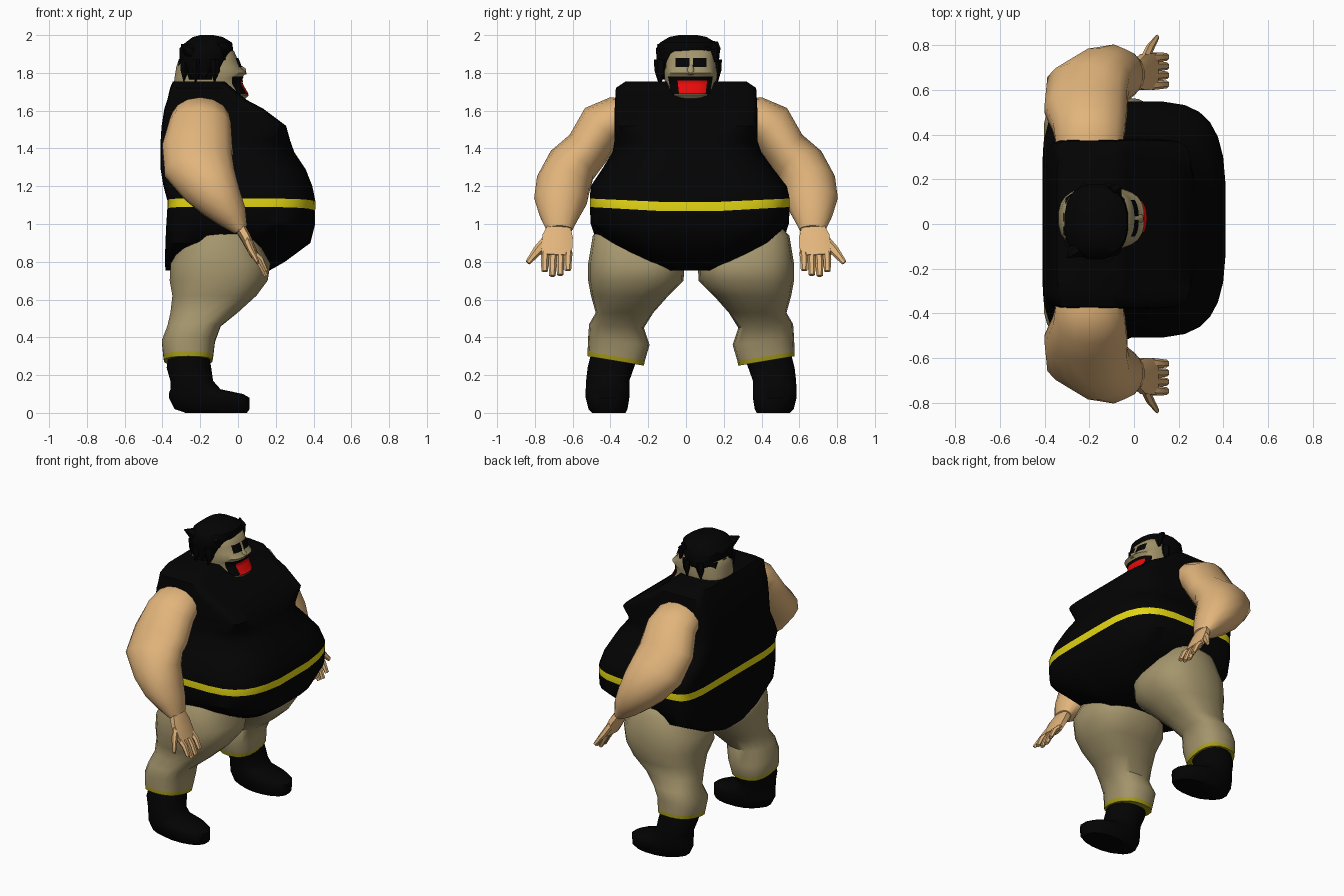
import bpy, bmesh, math
from mathutils import Vector

if "Cube" in bpy.data.objects:
    bpy.data.objects.remove(bpy.data.objects["Cube"])


def material(name, rgb):
    m = bpy.data.materials.new(name)
    m.diffuse_color = (*rgb, 1)
    m.use_nodes = True
    m.node_tree.nodes["Principled BSDF"].inputs["Base Color"].default_value = m.diffuse_color
    return m


BLACK = material("black cloth", (.001, .001, .001))
SKIN = material("tan skin", (.76, .46, .2))
KHAKI = material("khaki", (.37, .30, .15))
YELLOW = material("yellow", (.76, .66, .006))
OLIVE = material("olive hem", (.38, .33, .01))
RED = material("red", (.85, .003, .003))


def finish(name, bm, mats, angle=45):
    bmesh.ops.recalc_face_normals(bm, faces=bm.faces)
    me = bpy.data.meshes.new(name)
    bm.to_mesh(me)
    bm.free()
    for m in mats:
        me.materials.append(m)
    me.shade_smooth()
    me.set_sharp_from_angle(angle=math.radians(angle))
    ob = bpy.data.objects.new(name, me)
    bpy.context.collection.objects.link(ob)
    return ob


def power(v, e):
    return math.copysign(abs(v) ** (2 / e), v)


def loft(name, rings, mats, bands=None, angle=45):
    """Skin a list of point rings; bands gives a material index per strip."""
    bm = bmesh.new()
    rows = [[bm.verts.new(p) for p in r] for r in rings]
    n = len(rows[0])
    for k in range(len(rows) - 1):
        for i in range(n):
            j = (i + 1) % n
            f = bm.faces.new((rows[k][i], rows[k][j], rows[k + 1][j], rows[k + 1][i]))
            f.material_index = (bands or {}).get(k, 0)
    bm.faces.new(rows[0])
    bm.faces.new(rows[-1]).material_index = (bands or {}).get(len(rows) - 2, 0)
    return finish(name, bm, mats, angle)


def level_ring(z, x0, x1, y0, y1, e=2.5, n=20, tilt=0, lift=0, jag=0, s=1, c=0,
               eb=None, wide=1):
    """Horizontal superellipse ring; eb squares and wide broadens the back half."""
    pts = []
    for i in range(n):
        a = 2 * math.pi * (i + .5) / n
        back = math.cos(a) < 0
        p = eb if eb and back else e
        u, v = power(math.cos(a), p), power(math.sin(a), p)
        y = (y0 + y1) / 2 + (y1 - y0) / 2 * v * (wide if back else 1)
        pts.append(((x0 + x1) / 2 + (x1 - x0) / 2 * u, s * y + c,
                    z + tilt * v + lift * abs(v) + jag * (-1) ** i))
    return pts


def tube(name, path, mat, n=12, s=1, e=2):
    """Limb along a path of (x, y, z, radius along x, radius across)."""
    ctr = [Vector(p[:3]) for p in path]
    rings = []
    for k, p in enumerate(path):
        d = (ctr[min(k + 1, len(ctr) - 1)] - ctr[max(k - 1, 0)]).normalized()
        u = Vector((1, 0, 0))
        u = (u - d * u.dot(d)).normalized()
        v = d.cross(u)
        ring = []
        for i in range(n):
            a = 2 * math.pi * (i + .5) / n
            q = ctr[k] + u * p[3] * power(math.cos(a), e) + v * p[4] * power(math.sin(a), e)
            ring.append((q.x, q.y * s, q.z))
        rings.append(ring)
    return loft(name, rings, [mat])


# Sleeveless vest and round belly, with the belt as one coloured strip
# z, back x, front x, half width, centre y, roundness, lift at the sides
torso = [(.755, -.385, .17, .13, .02, 3, 0),
         (.80, -.387, .25, .24, .02, 3, 0),
         (.90, -.385, .385, .41, .02, 3.2, 0),
         (1.0, -.38, .41, .525, .02, 3.5, 0),
         (1.06, -.375, .41, .53, .02, 3.5, .03),
         (1.11, -.375, .412, .53, .02, 3.5, .025),
         (1.20, -.395, .395, .52, .015, 3.3, 0),
         (1.29, -.41, .36, .455, .01, 3, 0),
         (1.38, -.41, .30, .395, .005, 2.7, 0),
         (1.44, -.41, .278, .38, 0, 3.5, 0),
         (1.52, -.405, .255, .378, 0, 9, 0),
         (1.61, -.39, .135, .378, 0, 10, 0),
         (1.655, -.375, .05, .376, 0, 10, 0),
         (1.72, -.36, -.03, .372, 0, 9, 0),
         (1.755, -.345, -.07, .32, 0, 8, 0)]
loft("torso", [level_ring(z, a, b, c - w, c + w, e, 28, lift=l,
                          eb=9 if z > .78 else 5, wide=1.2 if z < .95 else 1)
               for z, a, b, w, c, e, l in torso], [BLACK, YELLOW], {4: 1})

# z, back x, front x, inner y, outer y, tilt
leg = [(1.0, -.18, .02, .20, .46, 0), (.94, -.27, .09, .12, .52, 0),
       (.79, -.36, .175, .035, .545, 0), (.70, -.365, .16, .04, .545, 0),
       (.62, -.35, .10, .12, .53, 0), (.53, -.36, .0, .20, .505, 0),
       (.46, -.375, -.09, .25, .54, .01), (.38, -.405, -.12, .22, .545, .02),
       (.30, -.397, -.13, .245, .548, .025), (.275, -.393, -.135, .25, .548, .025)]
boot = [(.30, -.37, -.15, .28, .535, 0), (.24, -.38, -.14, .30, .55, 0),
        (.17, -.36, -.13, .325, .558, 0), (.125, -.36, -.09, .325, .56, 0),
        (.10, -.37, .03, .325, .56, 0), (.08, -.37, .065, .325, .56, 0),
        (.02, -.34, .065, .335, .545, 0), (0, -.28, .05, .345, .525, 0)]
arm = [(-.2, .28, 1.57, .14, .09), (-.2, .37, 1.56, .155, .115),
       (-.2, .44, 1.525, .167, .13), (-.215, .52, 1.40, .19, .12),
       (-.21, .605, 1.31, .19, .135), (-.15, .65, 1.21, .155, .145),
       (-.09, .665, 1.12, .12, .14), (-.03, .67, 1.04, .085, .105),
       (.015, .67, .97, .04, .07)]

for side, s in (("left", 1), ("right", -1)):
    # Trousers with a hem strip, and boots
    loft(side + "_trouser_leg", [level_ring(z, a, b, i, o, 2.5, 18, t, s=s, c=.027)
                                 for z, a, b, i, o, t in leg], [KHAKI, OLIVE], {8: 1})
    loft(side + "_boot", [level_ring(z, a, b, i, o, 2.2, 16, s=s, c=.027)
                          for z, a, b, i, o, t in boot], [BLACK])
    # Bare arm, palm, fingers and thumb
    tube(side + "_arm", arm, SKIN, 14, s)
    tube(side + "_palm", [(.005, .67, .99, .03, .06), (.04, .68, .93, .028, .085),
                          (.09, .685, .83, .022, .085)], SKIN, 8, s, 3)
    for k in range(4):
        y = .622 + .041 * k
        drop = (.03, .005, 0, .025)[k]
        tube(f"{side}_finger_{k + 1}",
             [(.08, y, .85, .018, .022), (.12, y + .003, .785 + drop, .017, .021),
              (.148, y + .003, .725 + drop, .012, .017)], SKIN, 6, s)
    tube(side + "_thumb", [(.04, .72, .93, .02, .03), (.07, .785, .86, .018, .026),
                           (.105, .838, .795, .009, .014)], SKIN, 6, s)

# Head with the open mouth set back: z, back x, front x, half width
HY, HE = .025, 2.7
head = [(1.55, -.30, -.05, .12), (1.645, -.31, .02, .075), (1.68, -.325, .057, .115),
        (1.70, -.33, .04, .13), (1.745, -.34, .015, .137), (1.775, -.337, .02, .14),
        (1.80, -.333, .047, .14), (1.83, -.328, .015, .138), (1.87, -.315, .0, .135),
        (1.915, -.26, -.02, .125), (1.95, -.2, -.07, .08)]
loft("head", [level_ring(z, a, b, HY - w, HY + w, HE, 24) for z, a, b, w in head], [KHAKI])


def face_x(y, z):
    """Front surface of the head at the given y and z."""
    for p, q in zip(head, head[1:]):
        if p[0] <= z <= q[0]:
            t = (z - p[0]) / (q[0] - p[0])
            a, b, w = (p[i] + (q[i] - p[i]) * t for i in (1, 2, 3))
            r = min(abs(y - HY) / w, .999)
            return (a + b) / 2 + (b - a) / 2 * (1 - r ** HE) ** (1 / HE)


def face_plate(name, y0, y1, z0, z1, mat, off, taper=0, n=8):
    """Thin patch that follows the face."""
    bm = bmesh.new()
    rows = []
    for k in range(n + 1):
        z = z0 + (z1 - z0) * k / n
        inset = taper * (1 - k / n)
        a, b = y0 + inset, y1 - inset
        ys = [a + (b - a) * i / n for i in range(n + 1)]
        rows.append([bm.verts.new((face_x(y, z) + off, y, z)) for y in ys])
    for k in range(n):
        for i in range(n):
            bm.faces.new((rows[k][i], rows[k][i + 1], rows[k + 1][i + 1], rows[k + 1][i]))
    return finish(name, bm, [mat])


face_plate("mouth", -.095, .142, 1.685, 1.78, BLACK, .005, .015)
face_plate("tongue", -.045, .112, 1.69, 1.76, RED, .009, .008)
face_plate("right_eye", -.055, .018, 1.83, 1.88, BLACK, .006)
face_plate("left_eye", .036, .108, 1.83, 1.88, BLACK, .006)

# Nose
tube("nose", [(-.015, HY, 1.85, .012, .01), (.03, HY, 1.81, .018, .02),
              (.035, HY, 1.79, .01, .016)], KHAKI, 8)

# Shaggy hair: z, back x, front x, half width, jagged edge
hair = [(1.79, -.29, -.10, .15, .025), (1.85, -.312, -.06, .165, .01),
        (1.92, -.312, -.025, .17, .01), (1.96, -.28, -.03, .15, 0),
        (1.99, -.24, -.08, .10, 0), (2.0, -.2, -.13, .05, 0)]
loft("hair", [level_ring(z, a, b, .01 - w, .01 + w, 2.4, 20, jag=j)
              for z, a, b, w, j in hair], [BLACK], angle=35)
# Loose locks at the sides and back
for k, (x, y) in enumerate(((-.22, -.13), (-.12, -.135), (-.22, .15), (-.12, .155),
                            (-.28, -.08), (-.29, -.03), (-.29, .03), (-.28, .10))):
    tube(f"hair_lock_{k + 1}", [(x, y, 1.87, .03, .035), (x, y, 1.81, .027, .032),
                                (x - .005, y * 1.05, 1.755, .005, .008)], BLACK, 6)
# Tuft sticking out behind the temple
tube("hair_tuft", [(-.23, -.10, 1.90, .05, .05), (-.27, -.125, 1.93, .03, .03),
                   (-.30, -.15, 1.95, .004, .004)], BLACK, 6)
# Fringe locks across the forehead
for k, (y, z) in enumerate(((-.11, 1.87), (-.06, 1.9), (.03, 1.905), (.1, 1.895), (.15, 1.86))):
    x = -.05 - 1.6 * (y - HY) ** 2
    tube(f"fringe_{k + 1}", [(x - .03, y * .9, 1.945, .025, .04), (x, y, 1.92, .024, .034),
                             (x + .005, y + .01, z, .008, .012)], BLACK, 6)
